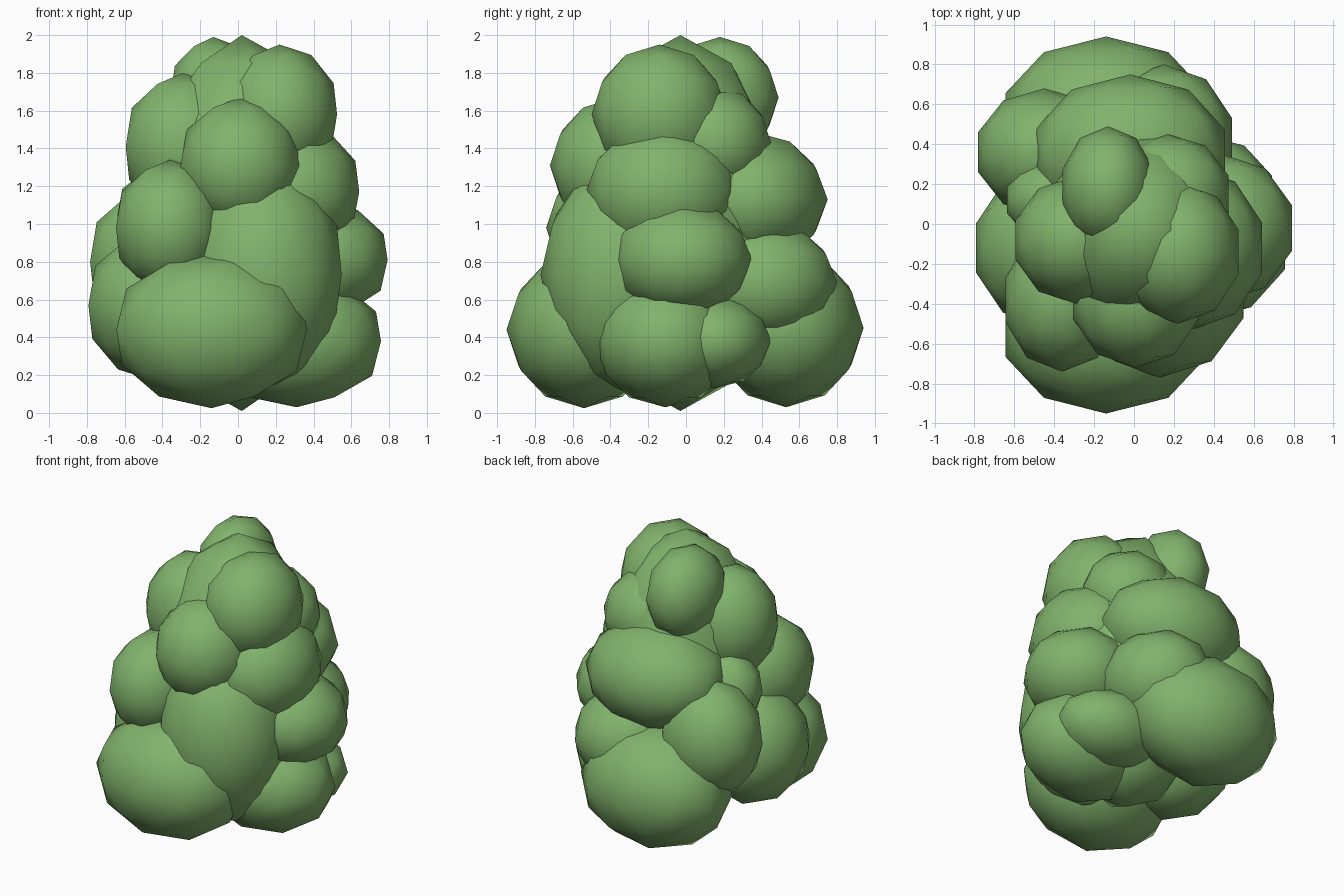
import bpy

green = bpy.data.materials.new("leaf_green")
green.diffuse_color = (0.22, 0.45, 0.15, 1)


def clump(name, centre, radii):
    """Smooth low-poly ellipsoid of foliage."""
    bpy.ops.mesh.primitive_ico_sphere_add(subdivisions=2, radius=1, location=centre)
    ob = bpy.context.object
    ob.name = name
    ob.scale = radii
    bpy.ops.object.transform_apply(location=False, rotation=False, scale=True)
    bpy.ops.object.shade_smooth()
    ob.data.materials.append(green)


# Tall core that fills the bush
clump("core", (0.02, -0.03, 1.005), (0.51, 0.54, 0.995))

# Bottom ring
clump("bottom_front", (-0.14, -0.54, 0.44), (0.53, 0.41, 0.415))
clump("bottom_back", (-0.14, 0.53, 0.45), (0.53, 0.41, 0.42))
clump("bottom_right", (0.31, -0.11, 0.38), (0.47, 0.38, 0.35))
clump("bottom_right_back", (0.33, 0.15, 0.38), (0.38, 0.30, 0.25))
clump("bottom_left", (-0.44, -0.12, 0.57), (0.37, 0.40, 0.40))

# Middle ring
clump("middle_front_right", (0.13, -0.34, 0.73), (0.44, 0.43, 0.61))
clump("middle_front_left", (-0.36, -0.38, 0.98), (0.30, 0.36, 0.36))
clump("middle_right", (0.44, -0.02, 0.81), (0.37, 0.37, 0.31))
clump("middle_back_right", (0.15, 0.41, 0.69), (0.36, 0.39, 0.33))
clump("middle_back_left", (-0.45, 0.36, 0.80), (0.35, 0.32, 0.40))
clump("middle_left_small", (-0.40, 0.12, 1.05), (0.25, 0.21, 0.26))

# Upper ring
clump("upper_front", (0.01, -0.37, 1.31), (0.33, 0.35, 0.36))
clump("upper_right", (0.29, -0.12, 1.17), (0.37, 0.41, 0.37))
clump("upper_back", (-0.02, 0.35, 1.13), (0.50, 0.40, 0.36))
clump("upper_back_right", (0.17, 0.15, 1.43), (0.32, 0.30, 0.30))
clump("upper_left", (-0.29, -0.08, 1.41), (0.32, 0.32, 0.39))

# Top
clump("top_right", (0.22, -0.14, 1.58), (0.32, 0.36, 0.37))
clump("top_back", (-0.13, 0.18, 1.67), (0.24, 0.31, 0.32))
